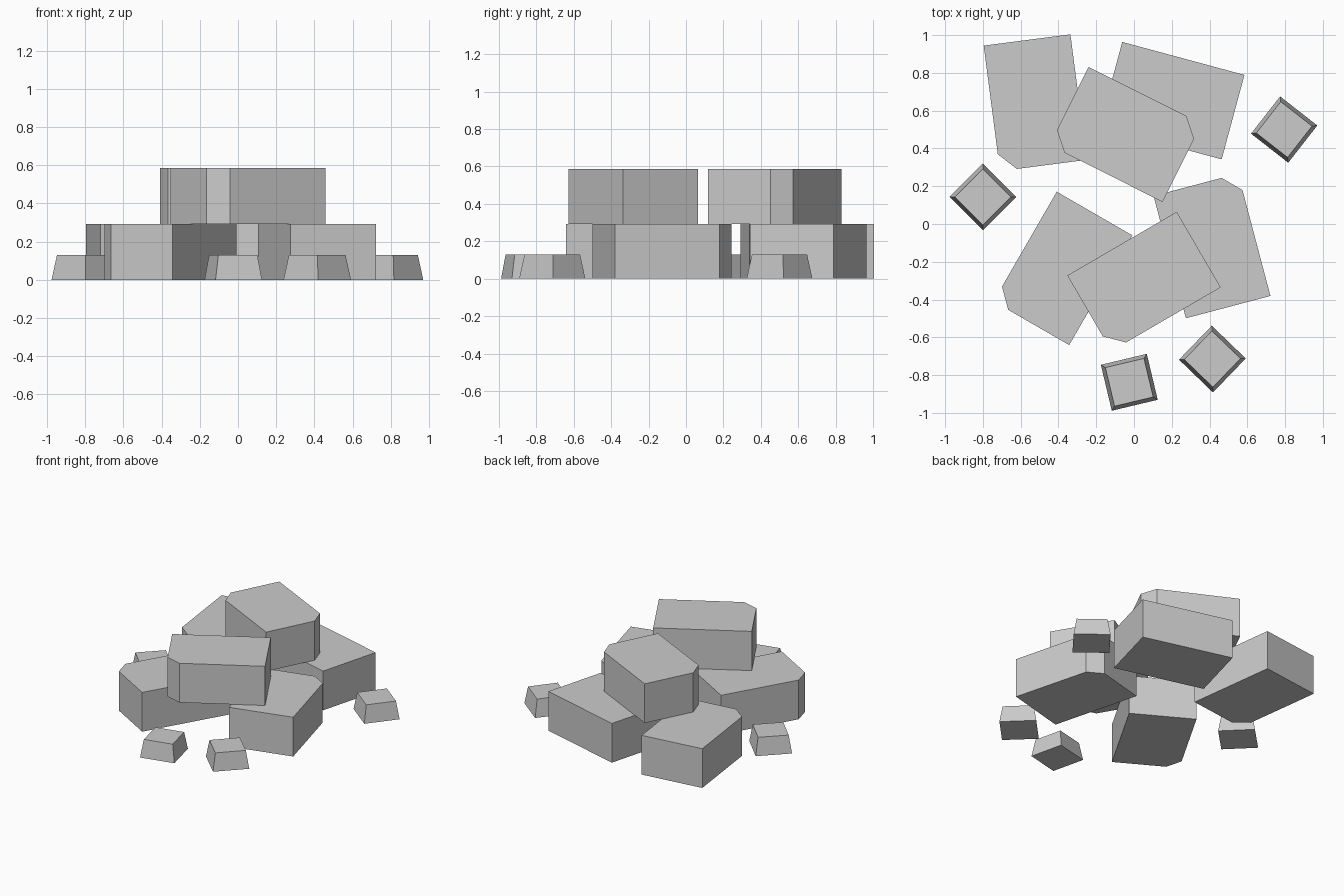
import bpy, bmesh
from math import radians
from mathutils import Matrix

if "Cube" in bpy.data.objects:
    bpy.data.objects.remove(bpy.data.objects["Cube"])

LONG, SHORT, TALL, CUT = 0.67, 0.463, 0.293, 0.09


def finish(bm, name, loc, angle):
    bm.normal_update()
    bmesh.ops.recalc_face_normals(bm, faces=bm.faces)
    mesh = bpy.data.meshes.new(name)
    bm.to_mesh(mesh)
    bm.free()
    ob = bpy.data.objects.new(name, mesh)
    ob.location = loc
    ob.rotation_euler.z = radians(angle)
    bpy.context.collection.objects.link(ob)


def stone_block(name, x, y, layer, angle, cuts=()):
    """Box resting on its layer, with chosen corners chopped off."""
    bm = bmesh.new()
    bmesh.ops.create_cube(bm, size=1, matrix=Matrix.Translation((0, 0, TALL / 2))
                          @ Matrix.Diagonal((LONG, SHORT, TALL, 1)))
    edges = []
    for e in bm.edges:
        a, b = (v.co for v in e.verts)
        if abs(a.z - b.z) > 0.1 and (1 if a.x > 0 else -1, 1 if a.y > 0 else -1) in cuts:
            edges.append(e)
    if edges:
        bmesh.ops.bevel(bm, geom=edges, offset=CUT, offset_type='OFFSET',
                        segments=1, affect='EDGES')
    finish(bm, name, (x, y, layer * TALL), angle)


def rubble(name, x, y, angle, side=0.25, top=0.84, height=0.13):
    """Small stone tapering towards its top."""
    bm = bmesh.new()
    bmesh.ops.create_cube(bm, size=1)
    for v in bm.verts:
        k = top if v.co.z > 0 else 1
        v.co = (v.co.x * side * k, v.co.y * side * k, height if v.co.z > 0 else 0)
    finish(bm, name, (x, y, 0), angle)


# Lower layer of blocks
stone_block("lower_block_back_left", -0.523, 0.642, 0, -82.6, [(1, -1)])
stone_block("lower_block_back_right", 0.201, 0.653, 0, -15.1)
stone_block("lower_block_front_left", -0.376, -0.235, 0, 60, [(-1, 1)])
stone_block("lower_block_front_right", 0.413, -0.116, 0, -75.2, [(-1, 1)])

# Upper layer of blocks
stone_block("upper_block_back", -0.045, 0.474, 1, -26.6, [(1, 1), (-1, -1)])
stone_block("upper_block_front", 0.053, -0.304, 1, 30.2, [(-1, -1)])

# Loose small stones around the pile
for i, (x, y, a) in enumerate([(0.795, 0.50, -38), (-0.80, 0.143, -45),
                               (0.415, -0.715, 46), (-0.025, -0.838, 13.4)], 1):
    rubble(f"small_stone_{i}", x, y, a)
